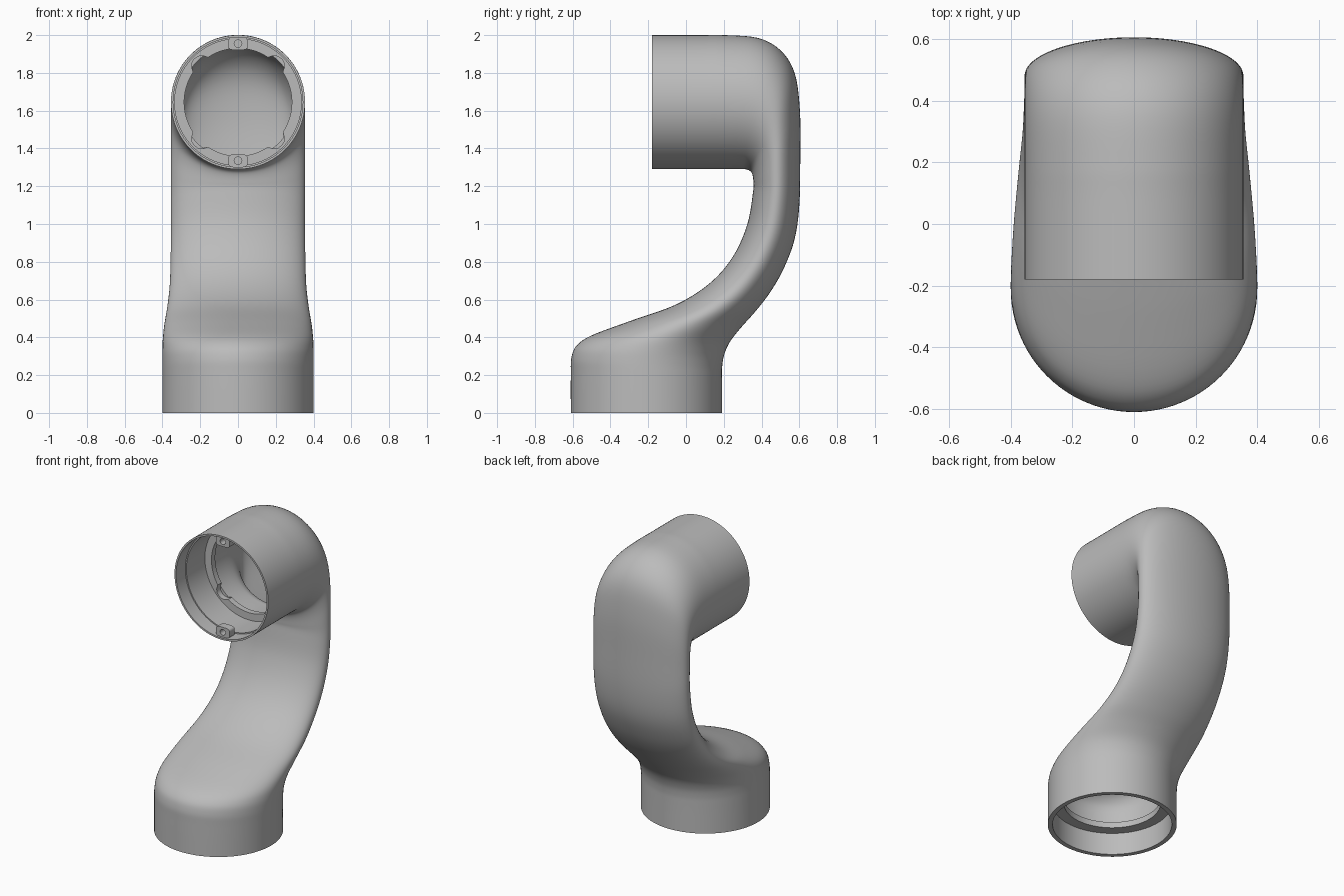
import bpy, bmesh, math
from mathutils import Vector

cube = bpy.data.objects.get("Cube")
if cube:
    bpy.data.objects.remove(cube, do_unlink=True)

SEG = 96
STEPS = 5

grey = bpy.data.materials.new("satin grey")
grey.use_nodes = True
colour = (0.5, 0.5, 0.5, 1)
grey.diffuse_color = colour
grey.node_tree.nodes["Principled BSDF"].inputs["Base Color"].default_value = colour


def add_loop_of_rings(name, rings):
    """Bridge a closed sequence of rings into one solid."""
    bm = bmesh.new()
    loops = [[bm.verts.new(p) for p in ring] for ring in rings]
    for a, b in zip(loops, loops[1:] + loops[:1]):
        for i in range(len(a)):
            j = (i + 1) % len(a)
            bm.faces.new((a[i], a[j], b[j], b[i]))
    bmesh.ops.recalc_face_normals(bm, faces=bm.faces)
    mesh = bpy.data.meshes.new(name)
    bm.to_mesh(mesh)
    bm.free()
    obj = bpy.data.objects.new(name, mesh)
    bpy.context.collection.objects.link(obj)
    mesh.materials.append(grey)
    bpy.ops.object.select_all(action='DESELECT')
    obj.select_set(True)
    bpy.context.view_layer.objects.active = obj
    bpy.ops.object.shade_smooth_by_angle(angle=math.radians(35))
    return obj


# Sections along the arm: front y, z, back y, z, half width
stations = [Vector(s) for s in (
    (-.61, 0, .19, 0, .4),
    (-.61, .2, .19, .18, .4),
    (-.607, .29, .192, .25, .4),
    (-.58, .355, .203, .31, .4),
    (-.5, .41, .232, .375, .398),
    (-.3, .485, .29, .45, .39),
    (-.05, .575, .37, .54, .375),
    (.13, .69, .45, .645, .362),
    (.25, .83, .52, .77, .357),
    (.325, 1.0, .575, .92, .355),
    (.355, 1.17, .6, 1.1, .355),
    (.357, 1.22, .605, 1.35, .355),
    (.352, 1.26, .603, 1.6, .355),
    (.34, 1.28, .575, 1.8, .355),
    (.315, 1.29, .5, 1.92, .355),
    (.28, 1.29, .38, 1.985, .355),
    (.2, 1.29, .2, 2, .355),
    (.08, 1.29, .08, 2, .355),
    (-.18, 1.29, -.18, 2, .355))]


def blend(t):
    """Smooth curve through the sections."""
    i = min(int(t), len(stations) - 2)
    f = t - i
    p0, p1, p2, p3 = (stations[max(0, min(k, len(stations) - 1))]
                      for k in range(i - 1, i + 3))
    return p1 + f * ((p2 - p0) / 2 + f * (p0 - 2.5 * p1 + 2 * p2 - p3 / 2
                     + f * (1.5 * (p1 - p2) + (p3 - p0) / 2)))


def ring(s, inset=0, notch=0):
    """Elliptical section, optionally shrunk and notched at the diagonals."""
    front, back = Vector((0, s[0], s[1])), Vector((0, s[2], s[3]))
    mid, half = (front + back) / 2, (front - back) / 2
    points = []
    for k in range(SEG):
        a = math.tau * k / SEG
        off = abs((a % (math.pi / 2)) - math.pi / 4)
        d = inset - notch * math.sqrt(max(0, 1 - (off / 0.17) ** 2))
        v = half.normalized() * (half.length - d) * math.cos(a)
        points.append(mid + v + Vector(((s[4] - d) * math.sin(a), 0, 0)))
    return points


def base_ring(z, inset):
    return ring((-.61, z, .19, z, .4), inset)


def socket_ring(y, inset, notch=0):
    return ring((y, 1.29, y, 2, .355), inset, notch)


# Curved hollow arm: outer skin, socket recess and flange, inner skin, base recess
last = len(stations) - 1
outer = [ring(blend(k / STEPS)) for k in range(last * STEPS + 1)]
socket = [socket_ring(-.18, .012), socket_ring(-.08, .012), socket_ring(-.08, .02),
          socket_ring(.12, .02), socket_ring(.12, .07, .04), socket_ring(.16, .07, .04),
          socket_ring(.16, .05)]
inner = [ring(blend(k / STEPS), .05) for k in range(16 * STEPS, 2 * STEPS - 1, -1)]
base = [base_ring(.19, .05), base_ring(.19, .1), base_ring(.15, .1),
        base_ring(.15, .03), base_ring(0, .03)]
add_loop_of_rings("curved_arm", outer + socket + inner + base)


# Screw lugs inside the socket, top and bottom
def lug_ring(y, z, rx, rz, power):
    points = []
    for k in range(32):
        c, s = math.cos(math.tau * k / 32), math.sin(math.tau * k / 32)
        points.append(Vector((math.copysign(abs(c) ** power, c) * rx, y,
                              z + math.copysign(abs(s) ** power, s) * rz)))
    return points


for side, name in ((1, "upper_screw_lug"), (-1, "lower_screw_lug")):
    z = 1.645 + side * .31
    add_loop_of_rings(name, [lug_ring(-.165, z, .052, .034, .5), lug_ring(-.11, z, .052, .034, .5),
                             lug_ring(-.11, z, .02, .02, 1), lug_ring(-.165, z, .02, .02, 1)])
